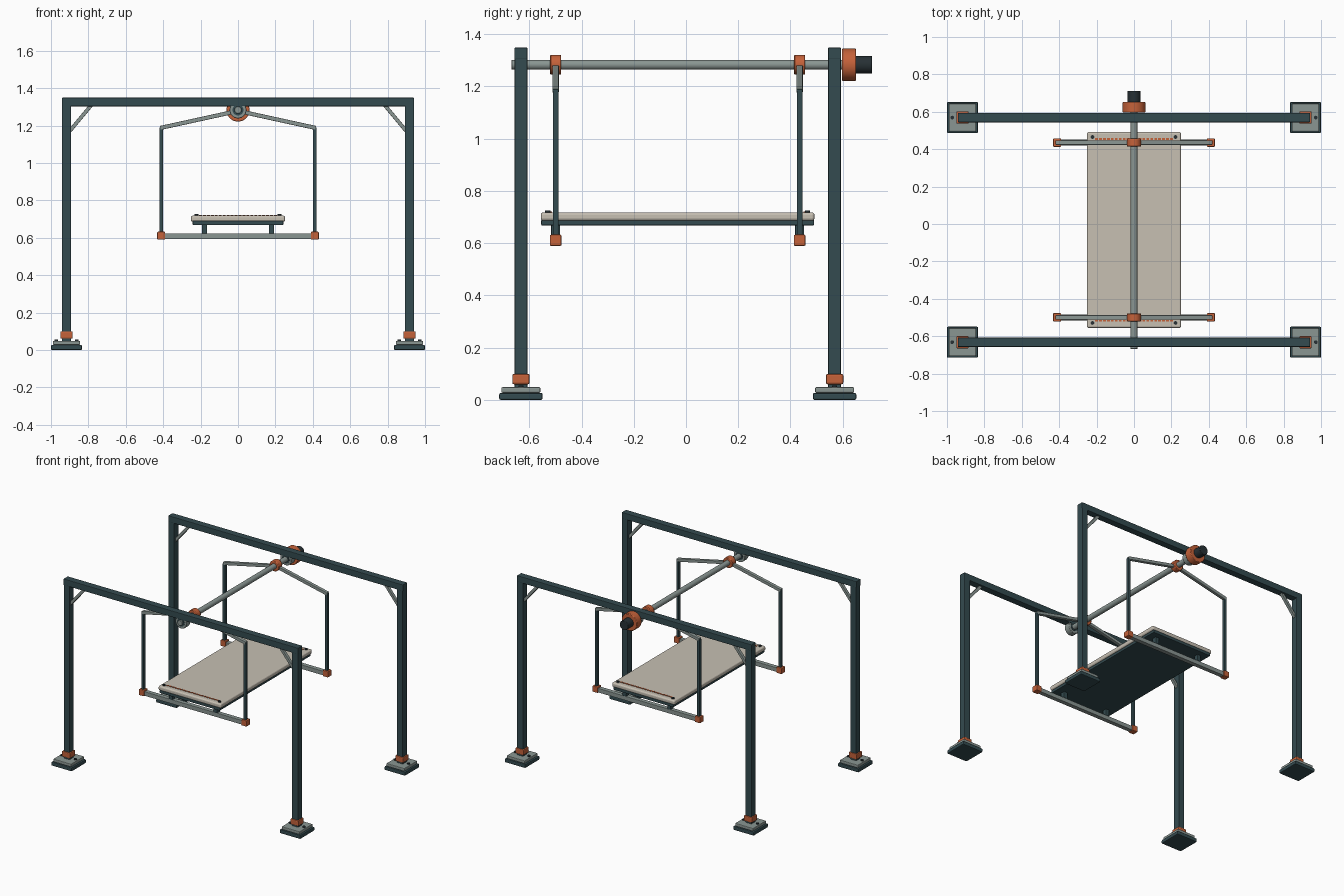
import bpy
import math
from mathutils import Vector

if "Cube" in bpy.data.objects:
    bpy.data.objects.remove(bpy.data.objects["Cube"])


def material(name, rgb):
    m = bpy.data.materials.new(name)
    m.diffuse_color = (*rgb, 1)
    m.use_nodes = True
    m.node_tree.nodes["Principled BSDF"].inputs["Base Color"].default_value = m.diffuse_color
    return m


TEAL = material("dark teal paint", (0.034, 0.070, 0.080))
GREY = material("grey metal", (0.255, 0.305, 0.290))
ORANGE = material("orange paint", (0.560, 0.122, 0.042))
CREAM = material("cream cushion", (0.570, 0.525, 0.450))
BLACK = material("charcoal", (0.020, 0.030, 0.035))


def finish(ob, name, mat, bevel=0.0, segments=2):
    ob.name = name
    ob.data.materials.append(mat)
    if bevel:
        mod = ob.modifiers.new("Bevel", "BEVEL")
        mod.width = bevel
        mod.segments = segments
        mod.limit_method = "ANGLE"
    return ob


def box(name, center, size, mat, bevel=0.004, segments=2):
    bpy.ops.mesh.primitive_cube_add(size=1, location=center)
    ob = bpy.context.object
    ob.scale = size
    bpy.ops.object.transform_apply(location=False, rotation=False, scale=True)
    return finish(ob, name, mat, bevel, segments)


def cylinder(name, a, b, radius, mat, bevel=0.0, sides=32):
    a, b = Vector(a), Vector(b)
    bpy.ops.mesh.primitive_cylinder_add(vertices=sides, radius=radius,
                                        depth=(b - a).length, location=(a + b) / 2)
    ob = bpy.context.object
    ob.rotation_euler = (b - a).to_track_quat("Z", "Y").to_euler()
    bpy.ops.object.shade_smooth_by_angle(angle=math.radians(35))
    return finish(ob, name, mat, bevel)


def bar_xz(name, x0, z0, x1, z1, y, thick, depth, mat):
    """Square bar running diagonally in the xz plane."""
    ob = box(name, ((x0 + x1) / 2, y, (z0 + z1) / 2),
             (math.hypot(x1 - x0, z1 - z0), depth, thick), mat, 0.003)
    ob.rotation_euler.y = -math.atan2(z1 - z0, x1 - x0)
    return ob


AXLE_Z = 1.283

# Portal frames: beam, posts, braces and feet
for y in (-0.632, 0.569):
    box("top_beam", (0, y, 1.326), (1.884, 0.05, 0.046), TEAL)
    for s in (-1, 1):
        x = 0.917 * s
        box("post", (x, y, 0.695), (0.048, 0.049, 1.30), TEAL)
        bar_xz("corner_brace", s * 0.90, 1.170, s * 0.782, 1.312, y, 0.02, 0.022, GREY)
        box("foot_pad", (x, y, 0.0135), (0.166, 0.166, 0.027), TEAL, 0.006)
        box("foot_plate", (x, y, 0.038), (0.145, 0.15, 0.022), GREY, 0.005)
        box("foot_collar", (x, y, 0.080), (0.066, 0.066, 0.040), ORANGE, 0.006)
        for d in (-0.055, 0.055):
            cylinder("foot_bolt", (x + d, y, 0.045), (x + d, y, 0.056), 0.010, BLACK, sides=12)
    # Axle bearing under the beam
    cylinder("bearing", (0, y - 0.022, AXLE_Z), (0, y + 0.022, AXLE_Z), 0.045, GREY, 0.003)
    cylinder("bearing_seal", (0, y - 0.0245, AXLE_Z), (0, y + 0.0245, AXLE_Z), 0.029, TEAL)

# Axle and drive motor
cylinder("axle", (0, -0.668, AXLE_Z), (0, 0.62, AXLE_Z), 0.019, GREY, 0.002)
cylinder("motor_housing", (0, 0.597, AXLE_Z), (0, 0.651, AXLE_Z), 0.062, ORANGE, 0.004)
cylinder("motor_cap", (0, 0.645, AXLE_Z), (0, 0.712, AXLE_Z), 0.034, BLACK, 0.003)

# Swinging hangers
for y in (-0.499, 0.435):
    cylinder("hanger_hub", (0, y - 0.021, AXLE_Z), (0, y + 0.021, AXLE_Z), 0.038, ORANGE, 0.004)
    box("cross_bar", (0, y, 0.608), (0.82, 0.032, 0.031), GREY, 0.003)
    for s in (-1, 1):
        x = 0.411 * s
        bar_xz("hanger_arm", 0, 1.278, s * 0.416, 1.187, y, 0.022, 0.024, GREY)
        box("hanger_rod", (x, y, 0.905), (0.020, 0.022, 0.57), TEAL, 0.003)
        box("corner_joint", (x, y, 0.611), (0.043, 0.045, 0.043), ORANGE, 0.005)
        box("platform_mount", (0.179 * s, y, 0.647), (0.028, 0.034, 0.050), TEAL, 0.003)

# Platform with cushion
PY = -0.032
box("platform_base", (0, PY, 0.679), (0.485, 1.045, 0.022), TEAL, 0.004)
box("cushion", (0, PY, 0.702), (0.504, 1.048, 0.032), CREAM, 0.010, 3)
for s in (-1, 1):
    for sx in (-1, 1):
        px, py = 0.222 * sx, PY + 0.497 * s
        cylinder("cushion_stud", (px, py, 0.714), (px, py, 0.726), 0.010, BLACK, sides=12)
    # Row of stitches near each end
    for i in range(20):
        box("stitch", (-0.2 + i * 0.4 / 19, PY + 0.486 * s, 0.719),
            (0.015, 0.009, 0.006), ORANGE, 0)
